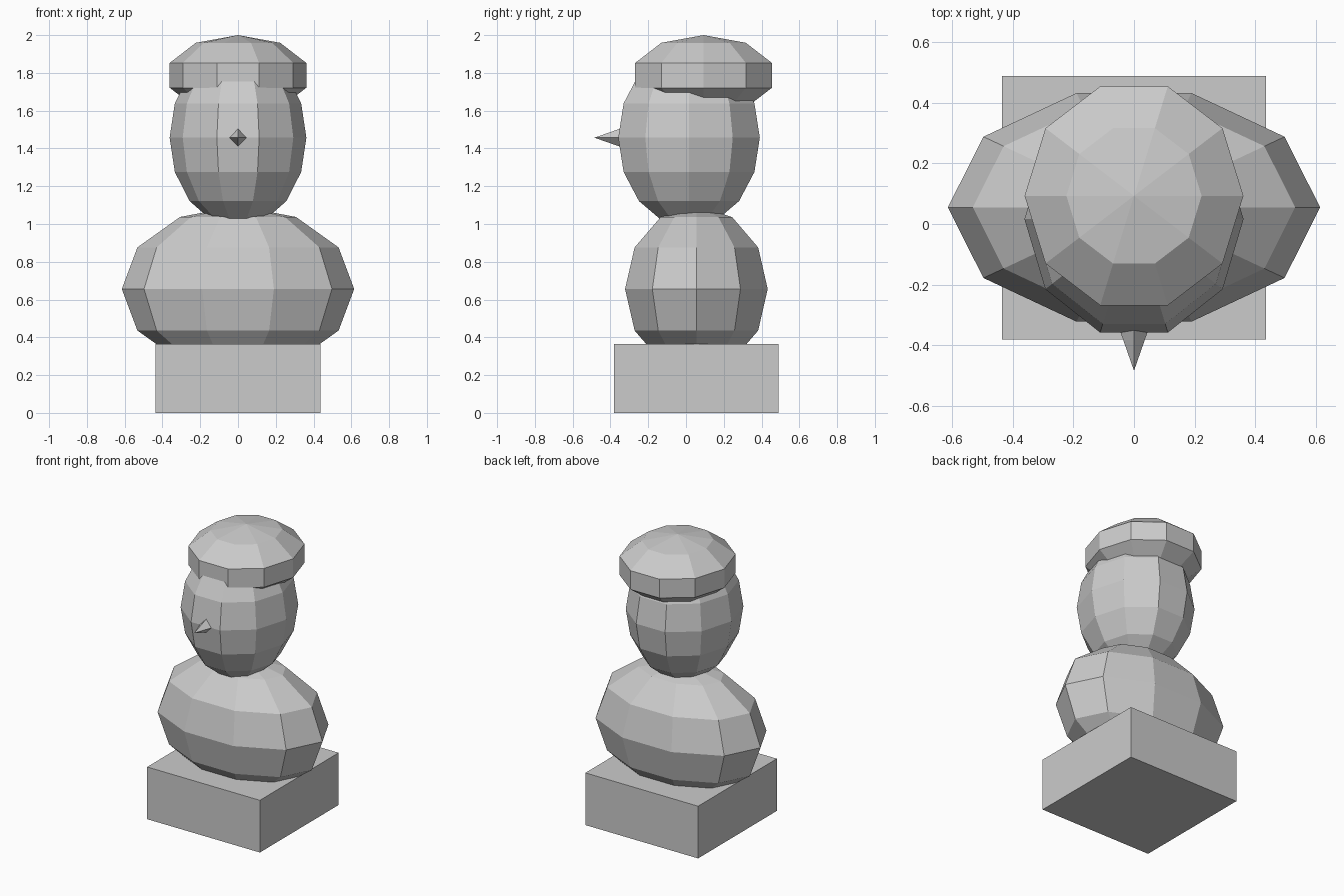
import bpy, bmesh
from math import sin, cos, pi

if "Cube" in bpy.data.objects:
    bpy.data.objects.remove(bpy.data.objects["Cube"])


def add_object(name, bm):
    bmesh.ops.recalc_face_normals(bm, faces=bm.faces)
    mesh = bpy.data.meshes.new(name)
    bm.to_mesh(mesh)
    bm.free()
    obj = bpy.data.objects.new(name, mesh)
    bpy.context.collection.objects.link(obj)
    return obj


def faceted_ball(name, centre, radii, bands, sides=10):
    """Low-poly ellipsoid with a corner on the +x axis."""
    bm = bmesh.new()
    (cx, cy, cz), (rx, ry, rz) = centre, radii
    rings = []
    for i in range(1, bands):
        p = pi * i / bands
        rings.append([bm.verts.new((cx + rx * sin(p) * cos(2 * pi * k / sides),
                                    cy + ry * sin(p) * sin(2 * pi * k / sides),
                                    cz + rz * cos(p))) for k in range(sides)])
    top = bm.verts.new((cx, cy, cz + rz))
    bottom = bm.verts.new((cx, cy, cz - rz))
    for k in range(sides):
        n = (k + 1) % sides
        bm.faces.new((top, rings[0][k], rings[0][n]))
        bm.faces.new((bottom, rings[-1][n], rings[-1][k]))
        for a, b in zip(rings, rings[1:]):
            bm.faces.new((a[k], b[k], b[n], a[n]))
    return add_object(name, bm)


# Square plinth
bm = bmesh.new()
bmesh.ops.create_cube(bm, size=1)
bmesh.ops.scale(bm, vec=(0.872, 0.87, 0.365), verts=bm.verts)
bmesh.ops.translate(bm, vec=(0, 0.054, 0.1825), verts=bm.verts)
add_object("plinth", bm)

# Rounded body, head and cap
faceted_ball("body", (0, 0.055, 0.656), (0.615, 0.397, 0.44), 6)
faceted_ball("head", (0, 0.016, 1.457), (0.362, 0.394, 0.475), 8)
faceted_ball("cap", (0, 0.093, 1.787), (0.38, 0.40, 0.213), 5)

# Four-sided pointed nose
bm = bmesh.new()
tip = bm.verts.new((0, -0.485, 1.457))
base = [bm.verts.new((0.049 * cos(a * pi / 2), -0.345, 1.457 + 0.049 * sin(a * pi / 2)))
        for a in range(4)]
bm.faces.new(base)
for k in range(4):
    bm.faces.new((tip, base[k], base[(k + 1) % 4]))
add_object("nose", bm)
